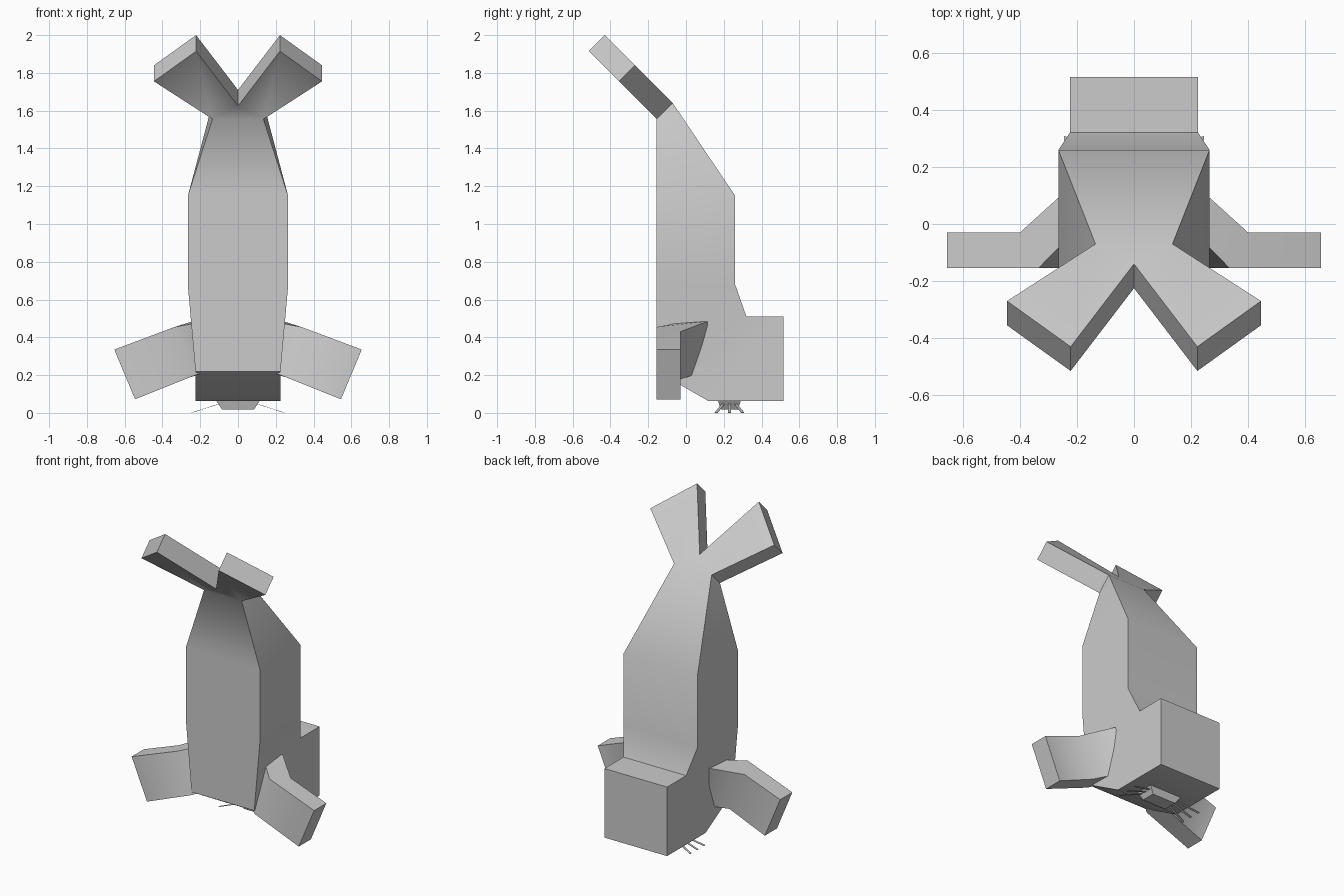
import bpy, bmesh, math
from mathutils import Vector

cube = bpy.data.objects.get("Cube")
if cube:
    bpy.data.objects.remove(cube, do_unlink=True)

grey = bpy.data.materials.new("plain grey")
grey.use_nodes = True
GREY = (0.6, 0.6, 0.6, 1)
grey.diffuse_color = GREY
grey.node_tree.nodes["Principled BSDF"].inputs["Base Color"].default_value = GREY


def make_part(name, faces):
    """Weld a list of coordinate polygons into one softly shaded object."""
    bm = bmesh.new()
    for face in faces:
        bm.faces.new([bm.verts.new(co) for co in face])
    bmesh.ops.remove_doubles(bm, verts=bm.verts, dist=0.0005)
    bmesh.ops.recalc_face_normals(bm, faces=bm.faces)
    mesh = bpy.data.meshes.new(name)
    bm.to_mesh(mesh)
    bm.free()
    mesh.materials.append(grey)
    obj = bpy.data.objects.new(name, mesh)
    bpy.context.collection.objects.link(obj)
    bpy.ops.object.select_all(action="DESELECT")
    obj.select_set(True)
    bpy.context.view_layer.objects.active = obj
    bpy.ops.object.shade_smooth_by_angle(angle=math.radians(50))
    return obj


def loft(rings, cap_start=False, cap_end=False):
    """Side faces joining matching rings of points."""
    faces = []
    for a, b in zip(rings, rings[1:]):
        n = len(a)
        faces += [(a[i], a[(i + 1) % n], b[(i + 1) % n], b[i]) for i in range(n)]
    if cap_start:
        faces.append(rings[0])
    if cap_end:
        faces.append(rings[-1])
    return faces


def flip(face):
    return [(-x, y, z) for x, y, z in face]


# Body: four-sided rings given as half width, front (y, z), back (y, z)
sections = [
    (0.135, (-0.155, 1.555), (-0.07, 1.64)),
    (0.265, (-0.155, 1.15), (0.26, 1.15)),
    (0.265, (-0.155, 0.67), (0.26, 0.68)),
    (0.225, (-0.155, 0.22), (0.32, 0.51)),
]
body = loft([[(-w, *f), (w, *f), (w, *b), (-w, *b)] for w, f, b in sections])

# Head: side profile spanning the full width, open where it meets the neck
w = 0.225
profile = [(-0.155, 0.22), (0.12, 0.062), (0.515, 0.062), (0.515, 0.51), (0.32, 0.51)]
for p, q in zip(profile, profile[1:]):
    body.append([(-w, *p), (w, *p), (w, *q), (-w, *q)])
for s in (-w, w):
    body.append([(s, *p) for p in profile])

# Tail flukes: a notched slab leaning forward at 45 degrees
outline = [(0.135, -0.07), (0.445, -0.27), (0.222, -0.43), (0, -0.14)]
top = [(x, y, 1.57 - y) for x, y in outline]
under = [(x, y - 0.085, z - 0.085) for x, y, z in top]
for layer in (top, under):
    body += [layer, flip(layer), [layer[0], layer[3], flip(layer)[0]]]
for i in range(3):
    rim = [top[i], top[i + 1], under[i + 1], under[i]]
    body += [rim, flip(rim)]
make_part("body", body)

# Flippers: bent slabs, rings ordered front top, back top, back low, front low
tip = [(0.655, -0.155, 0.335), (0.655, -0.03, 0.335),
       (0.545, -0.03, 0.072), (0.545, -0.155, 0.072)]
bend = [(0.335, -0.155, 0.455), (0.4, -0.03, 0.43),
        (0.29, -0.03, 0.178), (0.225, -0.155, 0.2)]
root = [(0.175, 0.01, 0.485), (0.24, 0.115, 0.485),
        (0.13, 0.115, 0.225), (0.065, 0.01, 0.25)]
flipper = loft([tip, bend, root], True, True)
make_part("left_flipper", flipper)
make_part("right_flipper", [flip(f) for f in flipper])


# Nose: tapered block under the head
def rectangle(half_x, half_y, z):
    return [(sx * half_x, 0.23 + sy * half_y, z)
            for sx, sy in ((-1, -1), (1, -1), (1, 1), (-1, 1))]


make_part("nose", loft([rectangle(0.115, 0.06, 0.063), rectangle(0.085, 0.045, 0.018)],
                       True, True))


# Whiskers: three thin strips fanning out on each side
def bar(x, y, z):
    return [(x, y - 0.008, z), (x, y + 0.008, z),
            (x, y + 0.008, z + 0.002), (x, y - 0.008, z + 0.002)]


for k, label in ((-1, "front"), (0, "middle"), (1, "back")):
    strip = loft([bar(0.09, 0.23 + 0.03 * k, 0.05), bar(0.245, 0.23 + 0.07 * k, 0)],
                 True, True)
    make_part("left_whisker_" + label, strip)
    make_part("right_whisker_" + label, [flip(f) for f in strip])
